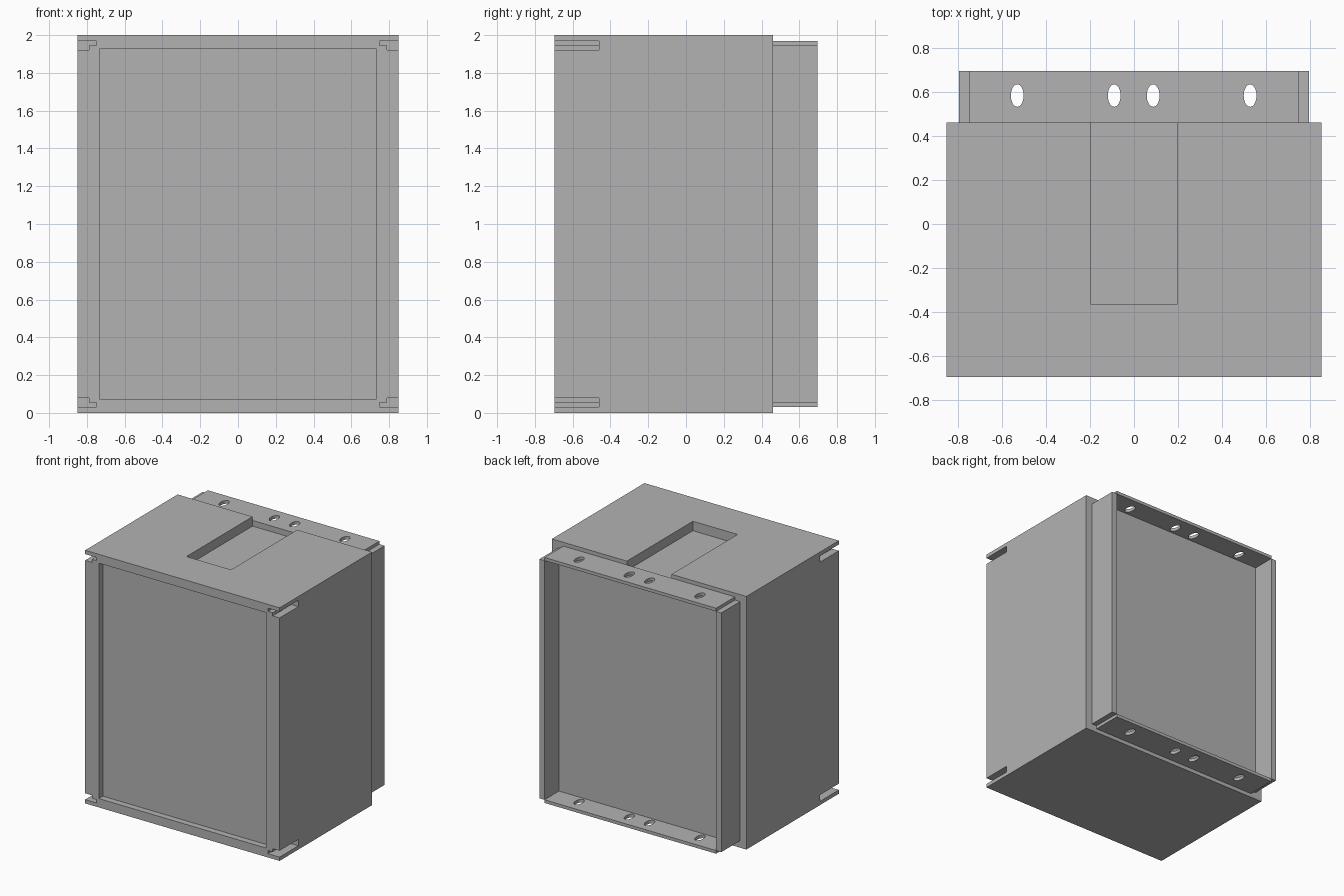
import bpy

cube = bpy.data.objects.get("Cube")
if cube:
    bpy.data.objects.remove(cube, do_unlink=True)

grey = bpy.data.materials.new("plain_grey")
grey.use_nodes = True
colour = (0.45, 0.45, 0.45, 1)
grey.diffuse_color = colour
grey.node_tree.nodes["Principled BSDF"].inputs["Base Color"].default_value = colour

FRONT, BODY_BACK, BACK = -0.695, 0.46, 0.695


def box(name, x, y, z):
    """Box from (low, high) pairs on each axis."""
    bpy.ops.mesh.primitive_cube_add(size=1)
    ob = bpy.context.object
    ob.name = name
    ob.location = [(a + b) / 2 for a, b in (x, y, z)]
    ob.scale = [b - a for a, b in (x, y, z)]
    bpy.ops.object.transform_apply(location=True, rotation=False, scale=True)
    ob.data.materials.append(grey)
    return ob


def cut(target, cutter):
    mod = target.modifiers.new("cut", 'BOOLEAN')
    mod.operation = 'DIFFERENCE'
    mod.solver = 'EXACT'
    mod.object = cutter
    bpy.context.view_layer.objects.active = target
    bpy.ops.object.modifier_apply(modifier=mod.name)
    bpy.data.objects.remove(cutter, do_unlink=True)


def span(a, b, side):
    """Mirror a range to the negative side when side is -1."""
    return tuple(sorted((a * side, b * side)))


def level(a, b, top):
    """Mirror a height range about mid height for the lower end."""
    return (a, b) if top else (2 - b, 2 - a)


# Main body with the shallow front recess and the channel in its top
body = box("body", (-0.85, 0.85), (FRONT, BODY_BACK), (0, 2))
cut(body, box("recess_cutter", (-0.73, 0.73), (-1, FRONT + 0.05), (0.07, 1.93)))
cut(body, box("channel_cutter", (-0.195, 0.195), (-0.365, 1), (1.925, 2.2)))

# Stepped slots at the four front corners
for side in (-1, 1):
    for top in (True, False):
        cut(body, box("slot_cutter", span(0.79, 1, side), (-1, -0.46), level(1.92, 1.97, top)))
        cut(body, box("slot_cutter", span(0.75, 1, side), (-1, -0.46), level(1.945, 1.97, top)))

# Rear panel set inside the rear frame
box("rear_panel", (-0.75, 0.75), (BODY_BACK, 0.515), (0.055, 1.945))

# Upright sides of the rear frame
for side, label in ((1, "left"), (-1, "right")):
    box(label + "_rear_flange", span(0.75, 0.795, side), (BODY_BACK, BACK), (0.055, 1.945))

# Top and bottom rear flanges with oval bolt holes
for top, label in ((True, "top"), (False, "bottom")):
    flange = box(label + "_rear_flange", (-0.75, 0.75), (BODY_BACK, BACK), level(1.945, 1.97, top))
    for x in (-0.53, -0.09, 0.087, 0.527):
        bpy.ops.mesh.primitive_cylinder_add(
            vertices=32, radius=1, depth=0.2, location=(x, 0.583, 1.957 if top else 0.043))
        hole = bpy.context.object
        hole.scale = (0.029, 0.051, 1)
        bpy.ops.object.transform_apply(location=True, rotation=False, scale=True)
        hole.data.materials.append(grey)
        cut(flange, hole)
